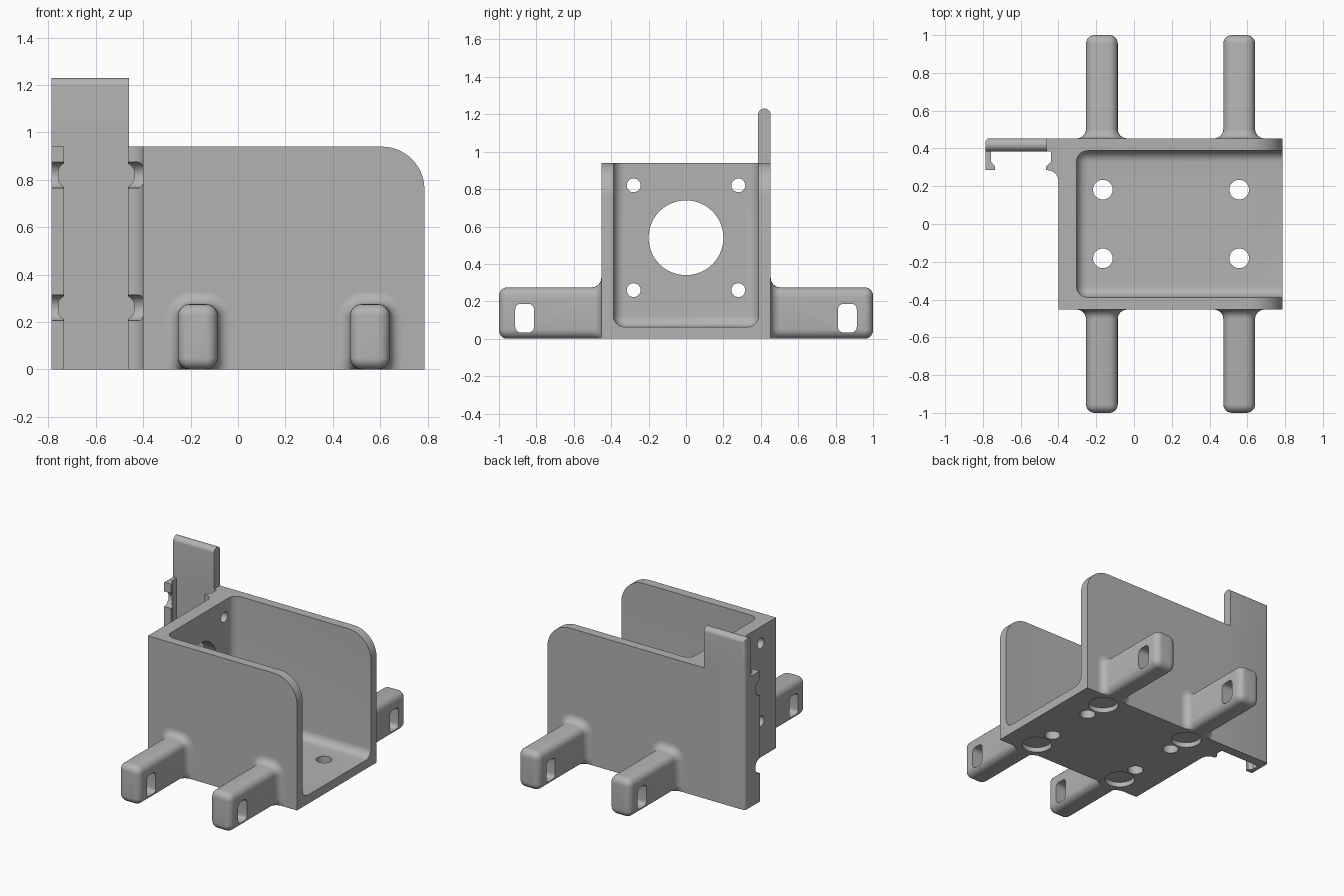
import bpy, bmesh, math
from mathutils import Vector

if "Cube" in bpy.data.objects:
    bpy.data.objects.remove(bpy.data.objects["Cube"])

grey = bpy.data.materials.new("light_grey")
grey.diffuse_color = (0.45, 0.45, 0.45, 1)
grey.use_nodes = True
grey.node_tree.nodes["Principled BSDF"].inputs["Base Color"].default_value = grey.diffuse_color


def make(name, bm):
    bmesh.ops.recalc_face_normals(bm, faces=bm.faces)
    me = bpy.data.meshes.new(name)
    bm.to_mesh(me)
    bm.free()
    ob = bpy.data.objects.new(name, me)
    bpy.context.collection.objects.link(ob)
    me.materials.append(grey)
    return ob


def loft(name, rings):
    bm = bmesh.new()
    loops = [[bm.verts.new(p) for p in r] for r in rings]
    n = len(loops[0])
    for a, b in zip(loops, loops[1:]):
        for i in range(n):
            j = (i + 1) % n
            bm.faces.new((a[i], a[j], b[j], b[i]))
    bm.faces.new(loops[0])
    bm.faces.new(loops[-1])
    return make(name, bm)


def prism(name, pts, axis, lo, hi):
    def place(p, d):
        a, b = p
        return {'X': (d, a, b), 'Y': (a, d, b), 'Z': (a, b, d)}[axis]
    return loft(name, [[place(p, d) for p in pts] for d in (lo, hi)])


def arc(cx, cy, r, a0, a1, n=10):
    return [(cx + r * math.cos(math.radians(a0 + (a1 - a0) * i / n)),
             cy + r * math.sin(math.radians(a0 + (a1 - a0) * i / n))) for i in range(n + 1)]


def circle(cx, cy, r, n=40):
    return arc(cx, cy, r, 0, 360, n)[:-1]


def round_rect(cx, cy, w, h, r, n=6):
    pts = []
    for k, (sx, sy) in enumerate(((1, 1), (-1, 1), (-1, -1), (1, -1))):
        pts += arc(cx + sx * (w - r), cy + sy * (h - r), r, 90 * k, 90 * k + 90, n)
    return pts


def boolean(ob, cutters, op='DIFFERENCE'):
    for c in cutters:
        m = ob.modifiers.new("cut", 'BOOLEAN')
        m.operation, m.object, m.solver = op, c, 'EXACT'
    dg = bpy.context.evaluated_depsgraph_get()
    dg.update()
    me = bpy.data.meshes.new_from_object(ob.evaluated_get(dg))
    ob.modifiers.clear()
    ob.data = me
    for c in cutters:
        bpy.data.objects.remove(c)


W = 0.453      # half width of the housing
ARM_X = (-0.17, 0.557)

# open housing with rounded front top corners
housing = prism("motor_housing", [(-0.4, 0), (0.787, 0)] + arc(0.607, 0.76, 0.18, 0, 90, 14)
                + [(-0.4, 0.94)], 'Y', -W, W)

# rounded cavity
bm = bmesh.new()
bmesh.ops.create_cube(bm, size=1)
for v in bm.verts:
    v.co = Vector((-0.305 if v.co.x < 0 else 1.2, math.copysign(0.388, v.co.y),
                   0.063 if v.co.z < 0 else 1.5))
bmesh.ops.bevel(bm, geom=bm.edges[:], offset=0.06, segments=7, profile=0.5, affect='EDGES')
cuts = [make("cavity_cutter", bm)]

# shaft and screw holes in the end wall
cuts.append(prism("shaft_cutter", circle(0, 0.54, 0.2, 64), 'X', -0.6, -0.2))
for y in (-0.28, 0.28):
    for z in (0.26, 0.82):
        cuts.append(prism("screw_cutter", circle(y, z, 0.037, 24), 'X', -0.6, -0.2))

# floor holes and shallow round pockets underneath
for x in (-0.165, 0.557):
    for s in (-1, 1):
        cuts.append(prism("floor_hole_cutter", circle(x, s * 0.182, 0.052, 32), 'Z', -0.1, 0.2))
        cuts.append(prism("pocket_cutter", circle(x, s * 0.345, 0.1), 'Z', -0.1, 0.035))
boolean(housing, cuts)

# mounting arms: filleted base, rounded tip, slot near the end
for x in ARM_X:
    for s, side in ((-1, "front"), (1, "back")):
        steps = [math.radians(15 * i) for i in range(7)]
        sections = [(W + 0.05 - 0.05 * math.sin(b), 0.05 - 0.05 * math.cos(b)) for b in reversed(steps)]
        sections += [(0.955 + 0.045 * math.sin(b), -0.045 + 0.045 * math.cos(b)) for b in steps]
        rings = [[(px, s * y, max(pz, 0)) for px, pz in
                  round_rect(x, 0.1375, 0.084 + o, 0.1375 + o, 0.05 + o)] for y, o in sections]
        arm = loft(side + "_mounting_arm", rings)
        boolean(arm, [prism("slot_cutter", round_rect(s * 0.863, 0.11, 0.05, 0.077, 0.03),
                            'X', x - 0.3, x + 0.3)])

# cable channel beside the housing: back plate with two hooked lips
corner = arc(-0.767, W - 0.02, 0.02, 90, 180, 5)
channel = prism("cable_channel",
                [(-0.4, W)] + corner
                + [(-0.787, 0.285), (-0.735, 0.285), (-0.735, 0.305), (-0.758, 0.33),
                   (-0.758, 0.385), (-0.44, 0.385), (-0.44, 0.33), (-0.465, 0.305), (-0.465, 0.285)]
                + arc(-0.46, 0.225, 0.06, 90, 0, 8), 'Z', 0, 0.94)
boolean(channel, [prism("clearance_cutter", circle(0.28, z, 0.055, 32), 'X', -1, -0.4)
                  for z in (0.26, 0.82)])

# tall tab above the channel with a rounded top edge
tab = prism("upper_tab", [(-0.46, W)] + corner + [(-0.787, 0.385), (-0.46, 0.385)], 'Z', 0.94, 1.3)
mid, rad = (W + 0.385) / 2, (W - 0.385) / 2
boolean(tab, [prism("tab_top_shape", [(W + 0.001, 0.9)] + arc(mid, 1.23 - rad, rad + 0.0005, 0, 180, 14)
                    + [(0.384, 0.9)], 'X', -1, -0.3)], 'INTERSECT')

# smooth curved surfaces, keep corners sharp
for ob in bpy.context.collection.objects:
    ob.select_set(True)
    bpy.context.view_layer.objects.active = ob
bpy.ops.object.shade_smooth_by_angle(angle=math.radians(30))
